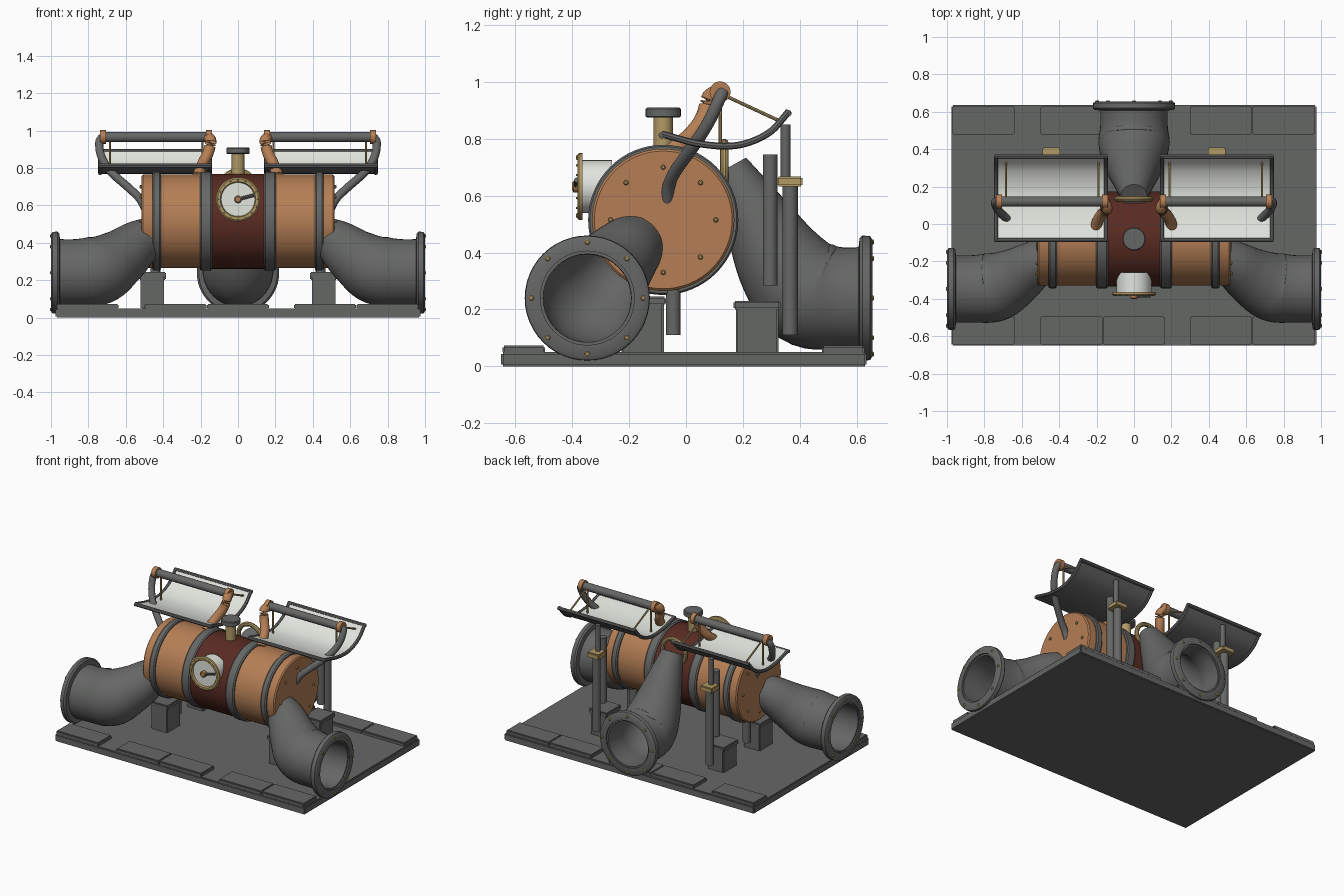
import bpy, bmesh, math
from mathutils import Vector

if "Cube" in bpy.data.objects:
    bpy.data.objects.remove(bpy.data.objects["Cube"])


def material(name, rgb):
    m = bpy.data.materials.new(name)
    m.use_nodes = True
    m.diffuse_color = (*rgb, 1)
    m.node_tree.nodes["Principled BSDF"].inputs["Base Color"].default_value = (*rgb, 1)
    return m


IRON = material("dark iron", (0.13, 0.135, 0.13))
COPPER = material("copper", (0.46, 0.21, 0.09))
RED = material("oxblood red", (0.1, 0.024, 0.016))
BRASS = material("brass", (0.44, 0.32, 0.13))
WHITE = material("enamel white", (0.76, 0.78, 0.73))
made = []


def finish(name, bm, *mats):
    bmesh.ops.recalc_face_normals(bm, faces=bm.faces)
    mesh = bpy.data.meshes.new(name)
    bm.to_mesh(mesh)
    bm.free()
    for m in mats:
        mesh.materials.append(m)
    ob = bpy.data.objects.new(name, mesh)
    bpy.context.collection.objects.link(ob)
    made.append(ob)
    return ob


def ring(center, axis, r, n):
    axis = axis.normalized()
    ref = Vector((0, 0, 1)) if abs(axis.z) < 0.95 else Vector((0, 1, 0))
    u = axis.cross(ref).normalized()
    v = axis.cross(u)
    return [center + r * (u * math.cos(a) + v * math.sin(a))
            for a in (math.tau * i / n for i in range(n))]


def skin(name, rings, mat, closed=False):
    bm = bmesh.new()
    loops = [[bm.verts.new(p) for p in r] for r in rings]
    n = len(loops[0])
    pairs = list(zip(loops, loops[1:]))
    if closed:
        pairs.append((loops[-1], loops[0]))
    else:
        bm.faces.new(loops[0])
        bm.faces.new(loops[-1])
    for a, b in pairs:
        for i in range(n):
            j = (i + 1) % n
            bm.faces.new((a[i], a[j], b[j], b[i]))
    return finish(name, bm, mat)


def lathe(name, origin, axis, profile, mat, n=32, closed=False):
    """Turned part: profile holds (distance along axis, radius)."""
    o, d = Vector(origin), Vector(axis).normalized()
    return skin(name, [ring(o + d * t, d, r, n) for t, r in profile], mat, closed)


def rod(name, a, b, r, mat, n=16):
    d = Vector(b) - Vector(a)
    return lathe(name, a, d, [(0, r), (d.length, r)], mat, n)


def smooth_path(pts, steps=6):
    """Rounded path through the points; works on any number of coordinates."""
    p = [Vector(q) for q in pts]
    p = [2 * p[0] - p[1]] + p + [2 * p[-1] - p[-2]]
    out = []
    for a, b, c, d in zip(p, p[1:], p[2:], p[3:]):
        for k in range(steps):
            t = k / steps
            out.append(0.5 * (2 * b + (c - a) * t + (2 * a - 5 * b + 4 * c - d) * t * t
                              + (3 * b - a - 3 * c + d) * t ** 3))
    return out + [p[-2]]


def sweep(name, pts, mat, n=16, wall=None):
    """Tube through (x, y, z, radius) points; wall hollows it from the first point."""
    path = smooth_path(pts)
    pos = [q.xyz for q in path]
    last = len(pos) - 1
    axes = [pos[min(i + 1, last)] - pos[max(i - 1, 0)] for i in range(last + 1)]
    rings = [ring(p, a, q[3], n) for p, a, q in zip(pos, axes, path)]
    if wall:
        inner = [ring(p, a, q[3] - wall, n) for p, a, q in zip(pos, axes, path)][:-2]
        rings = inner[::-1] + rings
    return skin(name, rings, mat)


def box(name, x, y, z, mat, bevel=0.006):
    bm = bmesh.new()
    bmesh.ops.create_cube(bm, size=1)
    for v in bm.verts:
        v.co = [lo + (c + 0.5) * (hi - lo) for c, (lo, hi) in zip(v.co, (x, y, z))]
    bmesh.ops.bevel(bm, geom=bm.edges[:], offset=bevel, segments=2, affect='EDGES')
    return finish(name, bm, mat)


def flange(name, center, axis):
    """Pipe mouth collar with a ring of brass bolts; center lies on its outer face."""
    c, d = Vector(center), Vector(axis)
    lathe(name, c, d, [(0, 0.165), (0, 0.205), (-0.008, 0.218), (-0.035, 0.22),
                       (-0.045, 0.21), (-0.05, 0.165)], IRON, 48, True)
    for p in ring(c, d, 0.197, 8):
        lathe(name + "_bolt", p - d * 0.01, d, [(0, 0.01), (0.013, 0.01), (0.016, 0.006)], BRASS, 6)


# Base slab with raised tread plates
box("base", (-0.975, 0.975), (-0.65, 0.635), (0, 0.05), IRON)
for x in (-0.97, -0.5, -0.167, 0.3, 0.633):
    for y in (-0.645, 0.478):
        box("tread_plate", (x, x + 0.332), (y, y + 0.15), (0.045, 0.073), IRON)

# Boiler barrel along x
Y, Z = -0.08, 0.515
X_AXIS, Y_AXIS, Z_AXIS = (1, 0, 0), (0, 1, 0), (0, 0, 1)
lathe("barrel", (0, Y, Z), X_AXIS,
      [(-0.515, 0.242), (-0.507, 0.25), (0.507, 0.25), (0.515, 0.242)], COPPER, 64)
lathe("barrel_center", (0, Y, Z), X_AXIS, [(-0.17, 0.254), (0.17, 0.254)], RED, 64)

# Back pipe with its mouth, and the brass collar round its upper end
sweep("back_pipe", [(0, 0.645, 0.24, 0.18), (0, 0.53, 0.24, 0.18), (0, 0.43, 0.26, 0.19),
                    (0, 0.34, 0.36, 0.165), (0, 0.25, 0.52, 0.12), (0, 0.15, 0.70, 0.07)],
      IRON, 40, 0.025)
flange("back_flange", (0, 0.655, 0.24), Y_AXIS)
lathe("back_collar", (0, 0.135, 0.695), Y_AXIS,
      [(0.015 * math.cos(a), 0.09 + 0.015 * math.sin(a))
       for a in (math.tau * i / 10 for i in range(10))], BRASS, 32, True)

# Filler neck and cap
rod("filler_neck", (0, Y, 0.74), (0, Y, 0.88), 0.034, BRASS, 24)
lathe("filler_cap", (0, Y, 0.875), Z_AXIS,
      [(0, 0.056), (0.004, 0.062), (0.03, 0.062), (0.035, 0.057)], IRON, 24)

# Pressure gauge on the front
G = (0, -0.3, 0.632)
lathe("gauge_body", G, (0, -1, 0), [(-0.04, 0.093), (0.07, 0.093)], WHITE, 40)
lathe("gauge_rim", G, (0, -1, 0), [(0.064, 0.09), (0.064, 0.118), (0.076, 0.118), (0.082, 0.11),
                                   (0.082, 0.095), (0.074, 0.09)], BRASS, 40, True)
for p in ring(Vector((0, -0.382, 0.632)), Vector((0, -1, 0)), 0.106, 16):
    lathe("gauge_stud", p, (0, -1, 0), [(-0.004, 0.006), (0.004, 0.004)], BRASS, 6)
lathe("gauge_hub", G, (0, -1, 0), [(0.06, 0.02), (0.095, 0.02), (0.1, 0.014)], COPPER, 16)
rod("gauge_hand", (0, -0.385, 0.632), (0.085, -0.385, 0.655), 0.009, IRON, 8)

# Everything that comes in a left and right pair
for s, side in ((1, "left_"), (-1, "right_")):
    def at(*pts):
        return [(s * p[0], *p[1:]) for p in pts]

    def span(a, b):
        return tuple(sorted((s * a, s * b)))

    # Barrel bands and end bolts
    for x, w in ((0.172, 0.032), (0.435, 0.022)):
        lathe(side + "band", (s * x, Y, Z), X_AXIS,
              [(-w, 0.245), (-w, 0.258), (-w + 0.008, 0.264), (w - 0.008, 0.264),
               (w, 0.258), (w, 0.245)], IRON, 64, True)
    for p in ring(Vector((s * 0.51, Y, Z)), Vector((s, 0, 0)), 0.185, 8):
        lathe(side + "end_bolt", p, (s, 0, 0), [(0, 0.009), (0.012, 0.009), (0.016, 0.005)], BRASS, 8)

    # Side pipe
    sweep(side + "pipe", at((0.99, -0.347, 0.24, 0.18), (0.86, -0.347, 0.24, 0.18),
                            (0.74, -0.335, 0.255, 0.185), (0.63, -0.28, 0.32, 0.155),
                            (0.54, -0.22, 0.39, 0.128), (0.46, -0.18, 0.43, 0.11)), IRON, 40, 0.025)
    flange(side + "flange", (s, -0.347, 0.24), (s, 0, 0))

    # Footings, posts and clamp
    for y0, y1, h in ((-0.235, -0.07, 0.245), (0.167, 0.333, 0.23)):
        box(side + "footing", span(0.395, 0.52), (y0 + 0.008, y1 - 0.008), (0.045, h - 0.02), IRON)
        box(side + "footing_lid", span(0.385, 0.53), (y0, y1), (h - 0.03, h), IRON)
    for y, z0, z1, r in ((-0.045, 0.11, 0.3, 0.026), (0.296, 0.285, 0.745, 0.026),
                         (0.366, 0.11, 0.65, 0.027), (0.35, 0.65, 0.85, 0.017)):
        rod(side + "post", (s * 0.442, y, z0), (s * 0.442, y, z1), r, IRON)
    box(side + "clamp", span(0.395, 0.49), (0.32, 0.41), (0.632, 0.668), BRASS)

    # Curved tray: white inside, iron outside
    arc = smooth_path([(-0.085, 0.812), (0.05, 0.777), (0.18, 0.772), (0.29, 0.815), (0.36, 0.89)], 5)
    bm = bmesh.new()
    rows = [[bm.verts.new((s * x, p.x, p.y + dz)) for p in arc]
            for x, dz in ((0.15, 0), (0.74, 0), (0.74, 0.01), (0.15, 0.01))]
    for a, b in zip(rows, rows[1:] + rows[:1]):
        for i in range(len(arc) - 1):
            f = bm.faces.new((a[i], a[i + 1], b[i + 1], b[i]))
            f.material_index = int(a is rows[2])
    for i in (0, -1):
        bm.faces.new([r[i] for r in rows])
    finish(side + "tray", bm, IRON, WHITE)
    for x in (0.15, 0.737):
        sweep(side + "tray_side_bead", [(s * x, p.x, p.y + 0.005, 0.012) for p in arc[::2] + arc[-1:]],
              IRON, 8)
    for p in (arc[0], arc[-1]):
        rod(side + "tray_edge_bead", (s * 0.143, p.x, p.y), (s * 0.745, p.x, p.y), 0.012, IRON, 8)

    # Overhead bar with copper collars and hangers
    rod(side + "bar", (s * 0.15, 0.12, 0.965), (s * 0.735, 0.12, 0.965), 0.027, IRON, 20)
    rod(side + "bar_collar", (s * 0.705, 0.12, 0.965), (s * 0.737, 0.12, 0.965), 0.037, COPPER, 20)
    rod(side + "bar_inner_collar", (s * 0.14, 0.12, 0.965), (s * 0.17, 0.12, 0.965), 0.037, COPPER, 20)
    for x in (0.19, 0.685):
        rod(side + "back_hanger", (s * x, 0.13, 0.955), (s * x, 0.335, 0.86), 0.006, BRASS, 8)
        rod(side + "drop_hanger", (s * x, 0.12, 0.95), (s * x, 0.12, 0.775), 0.006, BRASS, 8)

    # Copper feed pipe and iron return pipe
    sweep(side + "feed_pipe", at((0.165, 0.125, 0.965, 0.03), (0.145, 0.085, 0.945, 0.03),
                                 (0.16, 0.065, 0.88, 0.03), (0.19, 0.025, 0.82, 0.03),
                                 (0.215, -0.05, 0.755, 0.03)), COPPER)
    sweep(side + "return_pipe", at((0.725, 0.13, 0.965, 0.022), (0.742, 0.115, 0.935, 0.022),
                                   (0.73, 0.08, 0.86, 0.022), (0.68, 0.03, 0.78, 0.022),
                                   (0.58, -0.035, 0.69, 0.022), (0.525, -0.06, 0.635, 0.022),
                                   (0.495, -0.067, 0.58, 0.022)), IRON)

# Smooth shading with crisp edges
bpy.ops.object.select_all(action='DESELECT')
for ob in made:
    ob.select_set(True)
bpy.context.view_layer.objects.active = made[0]
bpy.ops.object.shade_smooth_by_angle(angle=math.radians(35))
